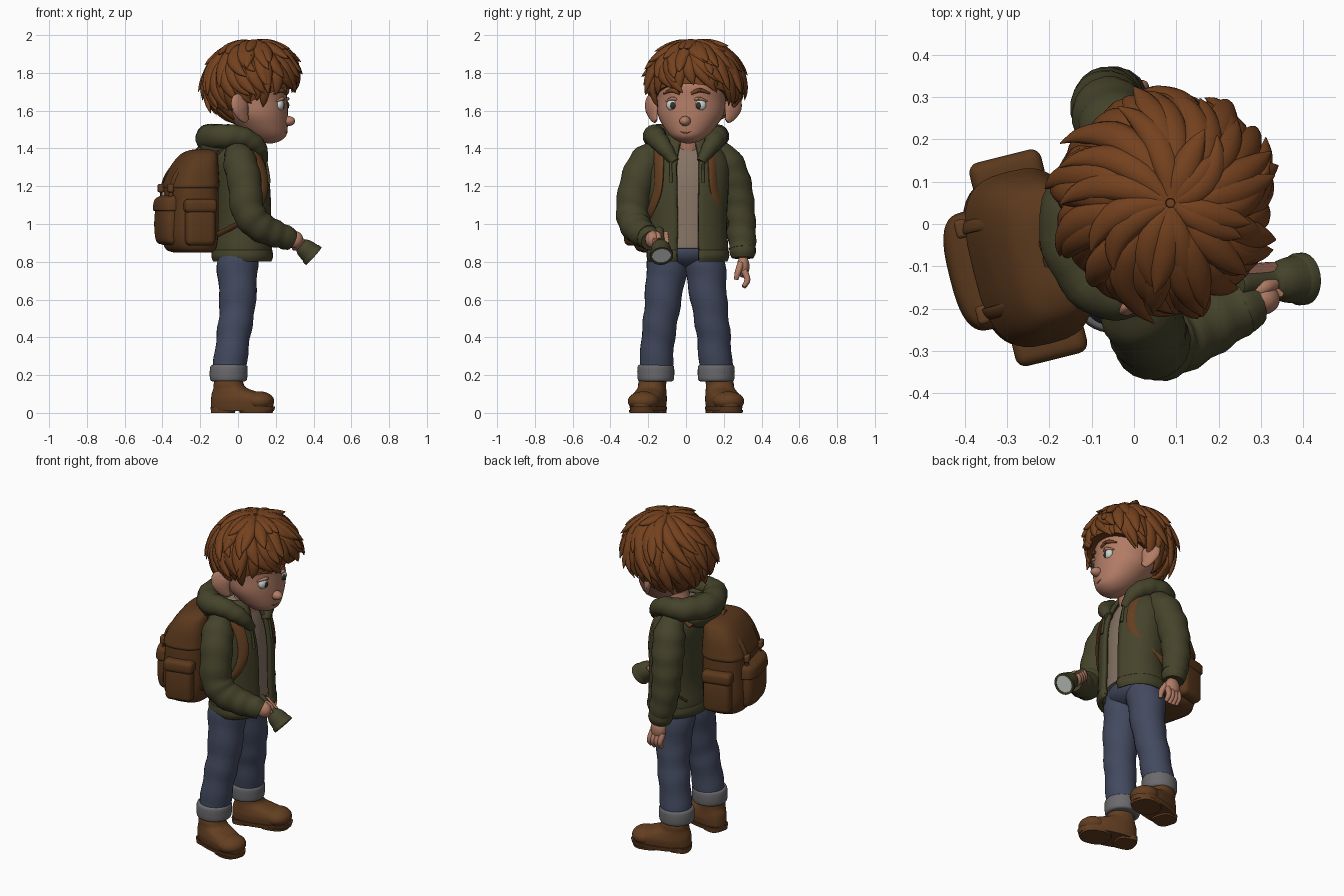
import bpy, bmesh, math, random
from math import sin, cos, pi, radians
from mathutils import Vector, Matrix

if "Cube" in bpy.data.objects:
    bpy.data.objects.remove(bpy.data.objects["Cube"])

random.seed(4)
COL = {"hair brown": (.175, .053, .013), "skin": (.44, .2, .13), "olive": (.06, .057, .024),
       "denim": (.056, .068, .115), "cuff grey": (.145, .145, .155), "boot brown": (.125, .049, .015),
       "pack brown": (.105, .041, .012), "shirt tan": (.24, .175, .13),
       "white": (.6, .64, .61), "dark": (.035, .032, .025)}
MAT = {}
for k, c in COL.items():
    MAT[k] = bpy.data.materials.new(k)
    MAT[k].diffuse_color = (*c, 1)
I = Matrix.Identity(4)
HEAD = Matrix.Translation((.07, .03, 1.63)) @ Matrix.Rotation(radians(-10), 4, 'Z')
PACK = Matrix.Translation((-.25, -.08, 0)) @ Matrix.Rotation(radians(14), 4, 'Z')


def finish(name, bm, mat, xf=I):
    bmesh.ops.recalc_face_normals(bm, faces=bm.faces[:])
    bm.transform(xf)
    for f in bm.faces:
        f.smooth = True
    for e in bm.edges:
        if len(e.link_faces) == 2 and e.calc_face_angle(0) > radians(50):
            e.smooth = False
    me = bpy.data.meshes.new(name)
    bm.to_mesh(me)
    bm.free()
    me.materials.append(MAT[mat])
    ob = bpy.data.objects.new(name, me)
    bpy.context.collection.objects.link(ob)
    return ob


def spline(keys, steps):
    """Catmull-Rom through tuples of any length."""
    out, n = [], len(keys)
    for i in range(n - 1):
        a, b, c, d = (keys[max(i - 1, 0)], keys[i], keys[i + 1], keys[min(i + 2, n - 1)])
        for s in range(steps):
            t = s / steps
            out.append(tuple(.5 * (2 * q + (r - p) * t + (2 * p - 5 * q + 4 * r - w) * t * t
                       + (3 * q - p - 3 * r + w) * t ** 3) for p, q, r, w in zip(a, b, c, d)))
    return out + [tuple(keys[-1])]


def skin_rings(bm, rings, closed=True, caps=True):
    vs = [[bm.verts.new(p) for p in r] for r in rings]
    n = len(vs[0])
    for a, b in zip(vs, vs[1:]):
        for j in range(n if closed else n - 1):
            k = (j + 1) % n
            bm.faces.new((a[j], a[k], b[k], b[j]))
    if closed and caps:
        bm.faces.new(vs[0])
        bm.faces.new(vs[-1])


def tube(name, keys, mat, flat=1, center=(-3, 6, .5), sides=14, steps=5, xf=I, wrinkle=0, bm=None):
    """Sweep through (x, y, z, radius) keys; flat thins it towards center."""
    own = bm is None
    bm = bm or bmesh.new()
    pts = spline(keys, steps)
    P = [Vector(p[:3]) for p in pts]
    rings = []
    for i, p in enumerate(P):
        t = (P[min(i + 1, len(P) - 1)] - P[max(i - 1, 0)]).normalized()
        n = p - Vector(center)
        n = (n - t * n.dot(t)).normalized()
        b = t.cross(n)
        r = max(pts[i][3], .001)
        rings.append([p + (n * cos(a) * flat + b * sin(a)) * r * (1 + wrinkle * sin(i * 1.5 + 1.5 * cos(a)))
                      for a in (2 * pi * j / sides for j in range(sides))])
    skin_rings(bm, rings)
    return finish(name, bm, mat, xf) if own else None


def loft(name, keys, mat, power=2, gap=0, n=40, steps=5, xf=I):
    """Stack of (z, cx, cy, rx, ry) superellipses; gap leaves the +x side open."""
    bm = bmesh.new()
    m = n + 1 if gap else n
    rings = []
    for z, cx, cy, rx, ry in spline(keys, steps):
        ring = []
        for j in range(m):
            a = gap + (2 * pi - 2 * gap) * j / n
            c, s = cos(a), sin(a)
            ring.append((cx + rx * math.copysign(abs(c) ** (2 / power), c),
                         cy + ry * math.copysign(abs(s) ** (2 / power), s), z))
        rings.append(ring)
    skin_rings(bm, rings, closed=not gap)
    ob = finish(name, bm, mat, xf)
    if gap:
        md = ob.modifiers.new("cloth", 'SOLIDIFY')
        md.thickness, md.offset = .022, 0
    return ob


def ball(name, c, r, mat, xf=I, rot=I):
    bm = bmesh.new()
    bmesh.ops.create_uvsphere(bm, u_segments=24, v_segments=16, radius=1,
                              matrix=Matrix.Translation(c) @ rot @ Matrix.Diagonal((*r, 1)))
    return finish(name, bm, mat, xf)


def box(name, c, size, mat, xf=I, bevel=.03):
    bm = bmesh.new()
    bmesh.ops.create_cube(bm, size=1, matrix=Matrix.Translation(c) @ Matrix.Diagonal((*size, 1)))
    bmesh.ops.bevel(bm, geom=bm.edges[:], offset=bevel, segments=4, profile=.5, affect='EDGES')
    return finish(name, bm, mat, xf)


# head, face and ears
loft("head", [(-.203, .1, 0, .015, .015), (-.192, .097, 0, .055, .055), (-.165, .085, 0, .1, .095),
              (-.12, .062, 0, .132, .135), (-.05, .03, 0, .165, .175), (.03, .01, 0, .18, .182),
              (.12, 0, 0, .18, .18), (.19, 0, 0, .1, .1)], "skin", xf=HEAD)
ball("nose", (.2, 0, -.085), (.036, .03, .026), "skin", HEAD)
tube("mouth", [(.176, -.06, -.122, .003), (.189, 0, -.147, .005), (.176, .06, -.122, .003)], "hair brown", xf=HEAD, sides=8)
tube("neck", [(.02, .01, 1.34, .07), (.05, .02, 1.5, .065)], "skin")
for s, side in ((-1, "right"), (1, "left")):
    ball(side + "_eye", (.165, s * .073, .0), (.024, .034, .031), "white", HEAD)
    ball(side + "_iris", (.18, s * .07, -.002), (.012, .017, .02), "dark", HEAD)
    tube(side + "_eyelid", [(.168, s * .035, .02, .004), (.183, s * .07, .034, .01), (.152, s * .112, .018, .004)],
         "skin", xf=HEAD, sides=8)
    tube(side + "_eyebrow", [(.188, s * .03, .06, .007), (.178, s * .075, .078, .012), (.143, s * .125, .06, .004)],
         "hair brown", xf=HEAD, sides=8)
    tube(side + "_ear", [(.01, s * .19, -.085, .016), (-.005, s * .205, -.06, .034), (-.02, s * .218, -.015, .052),
                         (-.028, s * .222, .025, .045), (-.02, s * .215, .05, .02)], "skin", flat=.4, center=(-.25, 0, -.02), xf=HEAD)


# hair: a cap cut higher over the face, covered with layered curved locks
def scalp(phi, t, k=1.0):
    th = t * radians(92 + 28 * (1 - cos(phi)))
    rx = .225 if cos(phi) > 0 else .245
    return Vector((.015 + k * rx * sin(th) * cos(phi), .022 + k * .235 * sin(th) * sin(phi), .11 + k * .222 * cos(th)))


bm = bmesh.new()
skin_rings(bm, [[scalp(2 * pi * j / 40, t / 14 * .97 + .002) for j in range(40)] for t in range(15)]
           + [[scalp(2 * pi * j / 40, .95, .7) for j in range(40)]])
finish("hair_cap", bm, "hair brown", HEAD)
bm = bmesh.new()
for count, t0, t1, w, k, l0, l1 in ((34, .42, 1.06, .036, .99, -.02, .08), (28, .3, .9, .037, 1.0, .08, .22),
                                    (24, .12, .68, .037, 1.01, .1, .24), (13, .02, .44, .034, 1.01, .1, .22)):
    for i in range(count):
        phi = 2 * pi * (i + random.uniform(-.45, .45)) / count
        end = t1 + random.uniform(-.09, .06)
        swirl, lift = random.uniform(-.1, .6), random.uniform(l0, l1)
        keys = []
        for u, r in ((0, .4), (.3, .95), (.6, 1), (.85, .6), (1, .05)):
            p = scalp(phi + swirl * u * u, t0 + (end - t0) * u, k + lift * u ** 3)
            keys.append((*p, w * r))
        tube("", keys, "", flat=.68, center=(.015, .02, .06), sides=10, steps=4, bm=bm)
finish("hair_locks", bm, "hair brown", HEAD)

# shirt and open jacket
body = [(.82, .025, .01, .143, .195), (.87, .025, .01, .148, .203), (1.0, .03, .01, .14, .195),
        (1.2, .02, .01, .143, .205), (1.33, 0, .01, .137, .205), (1.42, -.015, .01, .115, .15), (1.47, -.02, .01, .09, .09)]
loft("shirt", [(max(z, .88), x, y, a - .02, b - .025) for z, x, y, a, b in body], "shirt tan")
loft("jacket", body, "olive", gap=.25, power=2.2)
loft("jacket_hem", [(.805, .025, .01, .145, .198), (.83, .025, .01, .155, .208), (.86, .025, .01, .15, .205)],
     "olive", gap=.25, power=2.2)
tube("hood", [(.135, -.06, 1.33, .025), (.105, -.12, 1.41, .045), (.02, -.16, 1.46, .056),
              (-.09, -.15, 1.462, .066), (-.155, -.005, 1.455, .073), (-.09, .145, 1.462, .066),
              (.02, .165, 1.46, .056), (.105, .13, 1.41, .045), (.135, .08, 1.33, .025)],
     "olive", center=(0, 0, -5), steps=7, wrinkle=.04)
ball("hood_drape", (-.105, -.005, 1.41), (.105, .16, .09), "olive")
for y in (-.08, .09):
    tube("drawstring", [(.135, y, 1.38, .007), (.155, y, 1.3, .007), (.165, y, 1.22, .009)], "olive", sides=8)

# sleeves
tube("right_sleeve", [(-.005, -.15, 1.39, .06), (.01, -.21, 1.33, .088), (.035, -.26, 1.22, .09), (.05, -.283, 1.08, .088),
                      (.1, -.272, 1.0, .083), (.18, -.235, .955, .074), (.25, -.2, .93, .064)], "olive", wrinkle=.04, sides=20)
tube("right_cuff", [(.235, -.205, .935, .06), (.255, -.197, .927, .065), (.285, -.185, .913, .055)], "olive")
tube("left_sleeve", [(-.02, .15, 1.39, .06), (-.035, .21, 1.33, .088), (-.055, .255, 1.22, .09), (-.065, .28, 1.1, .083),
                     (-.06, .293, .97, .078), (-.04, .3, .87, .07)], "olive", wrinkle=.04, sides=20)
tube("left_cuff", [(-.042, .3, .885, .068), (-.038, .3, .85, .07), (-.035, .3, .82, .058)], "olive")

# left hand, hanging
ball("left_palm", (-.025, .303, .775), (.047, .033, .06), "skin")
for i in range(4):
    x = -.06 + i * .024
    tube("left_finger", [(x, .307, .755, .017), (x + .008, .325, .705, .016), (x + .012, .305, .66 + .006 * abs(i - 1.5), .011)],
         "skin", sides=10)
tube("left_thumb", [(.005, .29, .79, .019), (.03, .275, .745, .017), (.03, .265, .705, .011)], "skin", sides=10)

# flashlight gripped in the right hand
rim = Vector((.395, -.13, .835))
d = Vector((.74, .07, -.66)).normalized()
u = d.cross(Vector((0, 1, 0))).normalized()
v = d.cross(u)
at = lambda q, r: (*(rim + d * q), r)
tube("flashlight", [at(-.2, .02), at(-.19, .027), at(-.1, .027), at(-.085, .037), at(-.06, .05), at(-.02, .057), at(0, .059)], "olive", sides=24)
bm = bmesh.new()
skin_rings(bm, [[rim + d * q + (u * cos(a) + v * sin(a)) * r for a in (2 * pi * j / 28 for j in range(28))]
                for q, r in ((-.02, .056), (-.01, .062), (.008, .062), (.008, .05), (-.002, .05))], caps=False)
finish("flashlight_rim", bm, "olive")
tube("flashlight_lens", [at(0, .051), at(.004, .051)], "white", sides=28, steps=1)
ball("right_palm", (.3, -.178, .918), (.045, .038, .045), "skin")
for i in range(4):
    c = rim + d * (-.16 + .021 * i)
    tube("right_finger", [(*(c + (u * cos(a) + v * sin(a)) * .034), .016) for a in (radians(40 + 50 * j) for j in range(6))],
         "skin", sides=10, steps=3)
tube("right_thumb", [(.28, -.165, .945, .019), (.31, -.15, .94, .018), (.335, -.142, .918, .012)], "skin", sides=10)

# jeans, turn-ups and boots, mirrored left and right
ball("jeans_hips", (.01, .005, .86), (.12, .17, .09), "denim")
for s, side in ((-1, "right"), (1, "left")):
    tube(side + "_jeans_leg", [(.005, s * .082, .89, .1), (-.003, s * .1, .78, .108), (-.003, s * .125, .57, .095),
                               (-.025, s * .147, .4, .089), (-.048, s * .16, .22, .088)], "denim", wrinkle=.035, sides=24)
    loft(side + "_turn_up", [(.165, -.05, s * .16, .07, .07), (.172, -.05, s * .16, .095, .093),
                             (.21, -.05, s * .16, .1, .098), (.248, -.048, s * .16, .097, .095), (.256, -.048, s * .16, .08, .08)], "cuff grey")
    foot = Matrix.Translation((-.05, s * .178, 0)) @ Matrix.Rotation(s * radians(16), 4, 'Z')
    loft(side + "_boot", [(.03, .075, 0, .168, .08), (.07, .073, 0, .166, .085), (.1, .05, 0, .14, .08),
                          (.13, .01, 0, .09, .073), (.16, 0, 0, .077, .072), (.2, 0, -s * .01, .075, .07)], "boot brown", power=2.3, xf=foot)
    ball(side + "_boot_toe", (.17, 0, .062), (.078, .084, .052), "boot brown", foot)
    loft(side + "_sole", [(.01, .08, 0, .167, .08), (.035, .08, 0, .174, .086)], "boot brown", power=2.4, xf=foot, steps=1)
    loft(side + "_sole_front", [(0, .152, 0, .086, .076), (.016, .152, 0, .092, .08)], "boot brown", power=2.4, xf=foot, steps=1)
    loft(side + "_sole_heel", [(0, -.03, 0, .06, .062), (.03, -.03, 0, .063, .066)], "boot brown", power=3, xf=foot, steps=1)
    for i in range(3):
        x, z = .062 + .026 * i, .148 - .018 * i
        tube(side + "_lace", [(x, -.05, z - .02, .006), (x, 0, z, .008), (x, .05, z - .02, .006)], "pack brown", sides=8, xf=foot, center=(0, 0, -3))
    # shoulder straps
    tube(side + "_strap", [(-.14, s * .13, 1.38, .03), (-.04, s * .14, 1.435, .032), (.06, s * .145, 1.405, .032),
                           (.12, s * .142, 1.31, .032), (.137, s * .15, 1.18, .03), (.09, s * .19, 1.06, .022),
                           (-.02, s * .215, .99, .018), (-.14, s * .19, .93, .018)], "boot brown", flat=.4, center=(-.02, 0, 1.2))

# backpack with lid, pockets and fasteners
shell = [(1.22, .004, 0, .125, .2), (1.3, .02, 0, .105, .183), (1.36, .042, 0, .08, .15), (1.385, .058, 0, .05, .1), (1.39, .065, 0, .02, .05)]
loft("backpack", [(.85, .01, 0, .09, .15), (.87, 0, 0, .12, .185), (.95, -.005, 0, .135, .205), (1.1, 0, 0, .132, .205)] + shell,
     "pack brown", power=3, xf=PACK)
loft("backpack_lid", [(1.19, -.002, 0, .13, .203), (1.2, .001, 0, .135, .209)]
     + [(z + .005, x, y, a + .006, b + .006) for z, x, y, a, b in shell], "pack brown", power=3, xf=PACK)
loft("back_pocket", [(.89, -.11, 0, .03, .1), (.91, -.12, 0, .055, .125), (1.0, -.125, 0, .06, .135), (1.1, -.12, 0, .055, .13),
                     (1.13, -.12, 0, .03, .12)], "pack brown", power=2.8, xf=PACK)
loft("back_pocket_flap", [(1.07, -.125, 0, .062, .138), (1.08, -.125, 0, .067, .143), (1.13, -.122, 0, .06, .137),
                          (1.15, -.115, 0, .03, .12)], "pack brown", power=2.8, xf=PACK)
tube("top_handle", [(.035, -.05, 1.37, .011), (.045, 0, 1.4, .011), (.035, .05, 1.37, .011)], "pack brown", sides=8, xf=PACK)
for s in (-1, 1):
    box("side_pocket", (.0, s * .205, .985), (.16, .075, .2), "pack brown", PACK)
    box("side_pocket_flap", (.0, s * .208, 1.095), (.175, .08, .075), "pack brown", PACK, .025)
    tube("lid_strap", [(-.05, s * .1, 1.335, .016), (-.095, s * .105, 1.28, .016), (-.125, s * .105, 1.22, .016),
                       (-.138, s * .105, 1.13, .016)], "pack brown", flat=.4, center=(.1, 0, 1.1), xf=PACK)
    box("strap_buckle", (-.137, s * .105, 1.19), (.03, .045, .045), "boot brown", PACK, .01)

for m in bpy.data.materials:
    if m.users and not m.is_grease_pencil:
        m.use_nodes = True
        m.node_tree.nodes["Principled BSDF"].inputs["Base Color"].default_value = m.diffuse_color
